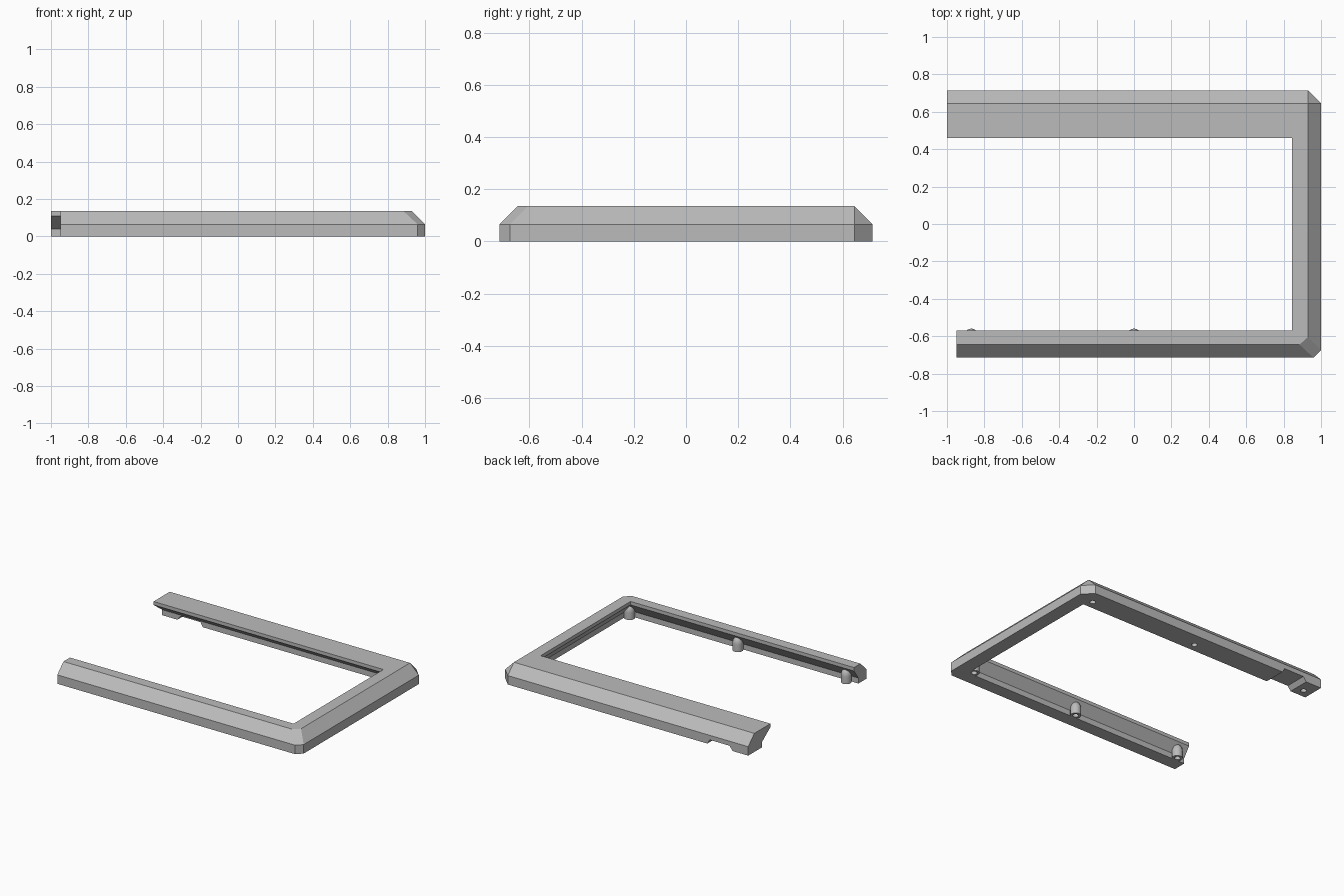
import bpy, bmesh, math
from mathutils import Vector

cube = bpy.data.objects.get("Cube")
if cube:
    bpy.data.objects.remove(cube, do_unlink=True)

grey = bpy.data.materials.new("plain grey")
grey.use_nodes = True
grey.diffuse_color = (0.5, 0.5, 0.5, 1)
grey.node_tree.nodes["Principled BSDF"].inputs["Base Color"].default_value = (0.5, 0.5, 0.5, 1)


def make_object(name, bm):
    bmesh.ops.remove_doubles(bm, verts=bm.verts, dist=0.0005)
    bmesh.ops.recalc_face_normals(bm, faces=bm.faces)
    mesh = bpy.data.meshes.new(name)
    bm.to_mesh(mesh)
    bm.free()
    mesh.materials.append(grey)
    ob = bpy.data.objects.new(name, mesh)
    bpy.context.collection.objects.link(ob)
    return ob


def loft(name, rings):
    """Join equal-sized rings of points into a closed solid."""
    bm = bmesh.new()
    vs = [[bm.verts.new(p) for p in ring] for ring in rings]
    n = len(vs[0])
    for low, high in zip(vs, vs[1:]):
        for i in range(n):
            j = (i + 1) % n
            bm.faces.new((low[i], low[j], high[j], high[i]))
    bm.faces.new(vs[0])
    bm.faces.new(vs[-1])
    return make_object(name, bm)


def lathe(name, profile, x, y, sides=16):
    """Closed round solid from (radius, height) pairs."""
    return loft(name, [[(x + r * math.cos(math.tau * i / sides),
                         y + r * math.sin(math.tau * i / sides), z)
                        for i in range(sides)] for r, z in profile])


def cut(target, cutter):
    mod = target.modifiers.new(cutter.name, 'BOOLEAN')
    mod.operation = 'DIFFERENCE'
    mod.solver = 'EXACT'
    mod.object = cutter
    cutter.hide_render = True
    cutter.display_type = 'WIRE'
    cutter.hide_set(True)


# Plan outlines: outer wall from the back end round to the front end
BACK_END, FRONT_END = -1.0, -0.95
outer_base = [(BACK_END, .715), (.93, .715), (1, .645), (1, -.675), (.96, -.715), (FRONT_END, -.715)]
outer_top = [(BACK_END, .645), (.93, .645), (.93, .645), (.93, -.605), (.885, -.645), (FRONT_END, -.645)]
# Inner wall, recessed below an overhanging lip
inner_base = [(FRONT_END, -.62), (.90, -.62), (.90, .555), (BACK_END, .555)]
inner_lip = [(FRONT_END, -.57), (.845, -.57), (.845, .46), (BACK_END, .46)]


def blend(a, b, z, z0, z1):
    t = min(max((z - z0) / (z1 - z0), 0), 1)
    return [Vector((*p, z)).lerp(Vector((*q, z)), t) for p, q in zip(a, b)]


# Three-sided bevelled frame
frame = loft("frame", [blend(outer_base, outer_top, z, .065, .135)
                       + blend(inner_base, inner_lip, z, .04, .11)
                       for z in (0, .04, .065, .11, .135)])

# Notch under the open end of the wide back bar
notch = [(-.89, -.02), (-.66, -.02), (-.69, .032), (-.85, .032)]
cut(frame, loft("notch_cutter", [[(x, y, z) for x, z in notch] for y in (.4, .8)]))

# Bullet-shaped screw posts along the front bar, and screw holes in both bars
dome = [(.036 * math.cos(a), .05 + .05 * math.sin(a))
        for a in (math.pi / 2 * i / 6 for i in range(6))] + [(.002, .1)]
hole = [(.02, -.02), (.02, .04), (.002, .05)]
for place, x in (("right", -.87), ("middle", 0), ("left", .87)):
    post = lathe("screw_post_" + place, [(.036, 0)] + dome, x, -.595)
    bore = lathe("front_bore_cutter_" + place, hole, x, -.595)
    cut(post, bore)
    cut(frame, bore)
    bpy.ops.object.select_all(action='DESELECT')
    post.select_set(True)
    bpy.context.view_layer.objects.active = post
    bpy.ops.object.shade_smooth_by_angle(angle=math.radians(35))
for place, x in (("right", -.935), ("middle", 0), ("left", .87)):
    cut(frame, lathe("back_bore_cutter_" + place, hole, x, .615))
